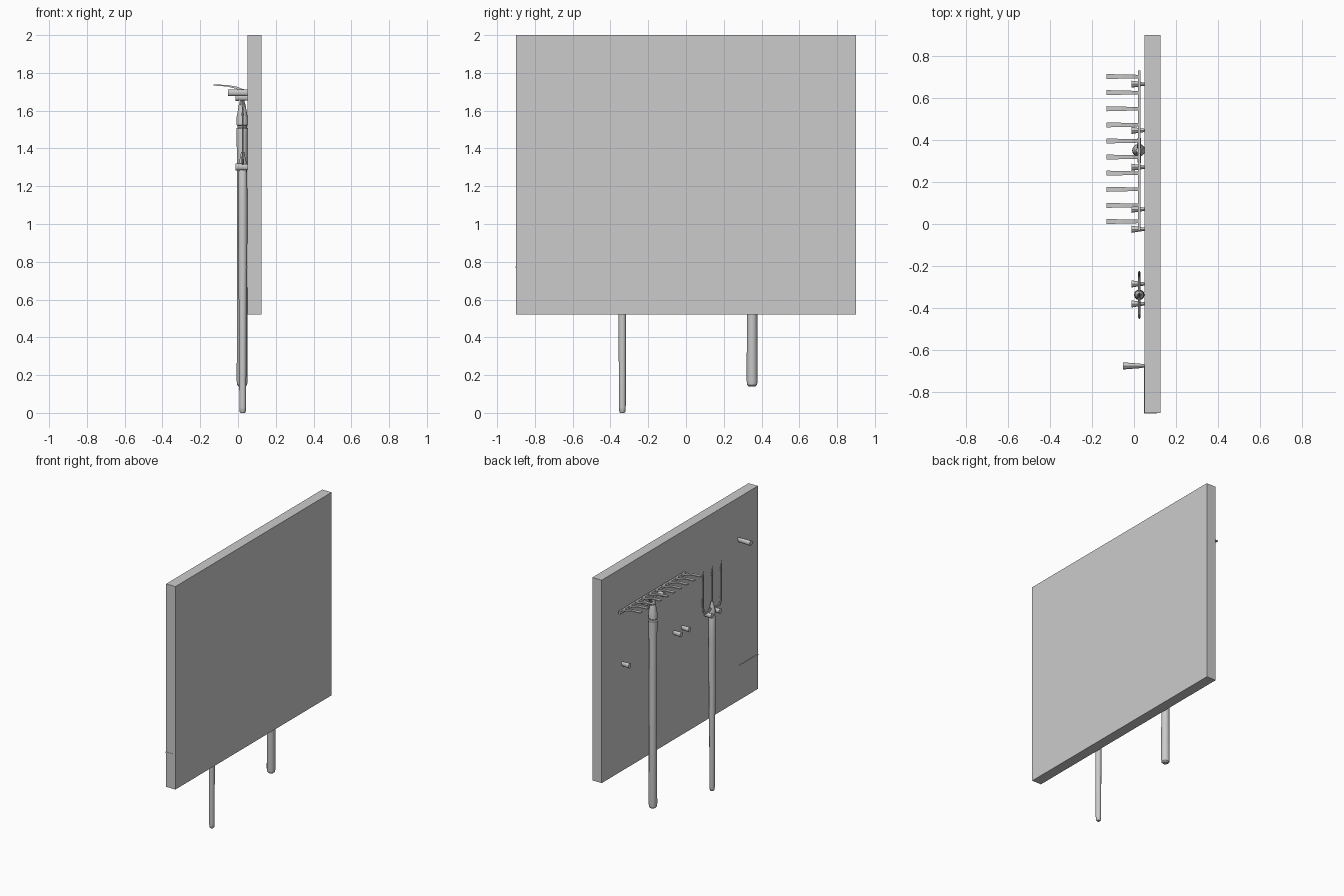
import bpy, bmesh
from math import cos, sin, pi, radians
from mathutils import Vector

cube = bpy.data.objects.get("Cube")
if cube:
    bpy.data.objects.remove(cube, do_unlink=True)

grey = bpy.data.materials.new("plain_grey")
grey.use_nodes = True
COLOUR = (0.6, 0.6, 0.6, 1)
grey.diffuse_color = COLOUR
grey.node_tree.nodes["Principled BSDF"].inputs["Base Color"].default_value = COLOUR


def finish(name, bm, smooth=False):
    """Turn a bmesh into a named object with the shared material."""
    bmesh.ops.recalc_face_normals(bm, faces=bm.faces)
    mesh = bpy.data.meshes.new(name)
    bm.to_mesh(mesh)
    bm.free()
    mesh.materials.append(grey)
    obj = bpy.data.objects.new(name, mesh)
    bpy.context.collection.objects.link(obj)
    if smooth:
        bpy.ops.object.select_all(action='DESELECT')
        obj.select_set(True)
        bpy.context.view_layer.objects.active = obj
        bpy.ops.object.shade_smooth_by_angle(angle=radians(35))
    return obj


def loft(bm, rings):
    """Skin a list of equal-length point rings and cap both ends."""
    loops = [[bm.verts.new(p) for p in ring] for ring in rings]
    n = len(loops[0])
    for a, b in zip(loops, loops[1:]):
        for i in range(n):
            j = (i + 1) % n
            bm.faces.new((a[i], a[j], b[j], b[i]))
    bm.faces.new(loops[0])
    bm.faces.new(loops[-1])


def box(bm, lo, hi):
    rect = [(lo[0], lo[1]), (hi[0], lo[1]), (hi[0], hi[1]), (lo[0], hi[1])]
    loft(bm, [[(x, y, z) for x, y in rect] for z in (lo[2], hi[2])])


def turned(name, x, y, profile, sides=12):
    """Upright turned part from (radius, height) pairs."""
    bm = bmesh.new()
    angles = [2 * pi * i / sides for i in range(sides)]
    loft(bm, [[(x + r * cos(a), y + r * sin(a), z) for a in angles] for r, z in profile])
    return finish(name, bm, True)


def rod(bm, path, radii, flat=1.0, sides=8):
    """Bar along a path in a plane of constant x, flattened along x."""
    rings = []
    for i, p in enumerate(path):
        before, after = path[max(i - 1, 0)], path[min(i + 1, len(path) - 1)]
        t = (Vector(after) - Vector(before)).normalized()
        side = Vector((0, t.z, -t.y))
        rings.append([Vector(p) + side * radii[i] * cos(a) + Vector((radii[i] * flat * sin(a), 0, 0))
                      for a in (2 * pi * k / sides for k in range(sides))])
    loft(bm, rings)


# Hanging board
bm = bmesh.new()
box(bm, (0.05, -0.9, 0.52), (0.125, 0.9, 2.0))
finish("board", bm)

# Thin blade set in the board's edge
bm = bmesh.new()
box(bm, (0.047, -0.902, 0.768), (0.11, -0.68, 0.775))
finish("edge_blade", bm)


# Flared pegs, narrow at the board
def peg(name, y, z, tip):
    bm = bmesh.new()
    angles = [2 * pi * i / 12 for i in range(12)]
    loft(bm, [[(x, y + ry * cos(a), z + rz * sin(a)) for a in angles]
              for x, ry, rz in ((0.055, 0.007, 0.016), (0.025, 0.011, 0.017), (tip, 0.017, 0.018))])
    finish(name, bm, True)


for i, y in enumerate((0.665, 0.07, -0.025, -0.285, -0.38)):
    peg(f"peg_{i + 1}", y, 1.302, -0.012)
for i, y in enumerate((0.27, 0.445)):
    peg(f"rake_peg_{i + 1}", y, 1.67, -0.012)
peg("long_peg", -0.675, 1.695, -0.052)

# Rake: handle, socket, neck struts, bar and teeth
RY = 0.35
turned("rake_handle", 0.022, RY, [(0.018, 0.14), (0.026, 0.148), (0.029, 0.17), (0.026, 0.9),
                                  (0.027, 1.3), (0.03, 1.5)])
turned("rake_socket", 0.022, RY, [(0.031, 1.49), (0.031, 1.505), (0.025, 1.51), (0.025, 1.52),
                                  (0.031, 1.525), (0.03, 1.56), (0.018, 1.63), (0.012, 1.65)])
bm = bmesh.new()
for s in (-1, 1):
    rod(bm, [(0.024, RY + s * 0.006, 1.60), (0.024, RY + s * 0.018, 1.65),
             (0.025, RY + s * 0.04, 1.685), (0.025, RY + s * 0.06, 1.70)],
        [0.011, 0.01, 0.009, 0.007])
finish("rake_neck", bm, True)

bm = bmesh.new()
box(bm, (0.018, -0.03, 1.693), (0.032, 0.73, 1.715))
finish("rake_bar", bm)

bm = bmesh.new()
for i in range(10):
    y = 0.012 + i * 0.0766
    loft(bm, [[(x, y - w, z - h), (x, y + w, z - h), (x, y + w, z + h), (x, y - w, z + h)]
              for x, z, w, h in ((0.028, 1.705, 0.008, 0.008), (-0.01, 1.722, 0.009, 0.006),
                                 (-0.06, 1.732, 0.01, 0.004), (-0.13, 1.736, 0.012, 0.003))])
finish("rake_teeth", bm)

# Fork: handle, boss and three tines
FY = -0.337
turned("fork_handle", 0.025, FY, [(0.011, 0.0), (0.016, 0.006), (0.018, 0.03), (0.02, 0.5), (0.024, 0.9),
                                  (0.025, 1.1), (0.023, 1.27), (0.015, 1.3)])
turned("fork_boss", 0.025, FY, [(0.02, 1.28), (0.022, 1.32), (0.014, 1.35), (0.009, 1.38)])
bm = bmesh.new()
rod(bm, [(0.025, FY, z) for z in (1.34, 1.56, 1.58, 1.64)], [0.008, 0.007, 0.01, 0.001], 0.6)
for s in (-1, 1):
    rod(bm, [(0.025, FY + s * d, z) for d, z in ((0, 1.335), (0.05, 1.322), (0.085, 1.325), (0.1, 1.345),
                                                 (0.104, 1.38), (0.104, 1.56), (0.104, 1.58), (0.104, 1.64))],
        [0.011, 0.01, 0.01, 0.009, 0.008, 0.007, 0.01, 0.001], 0.6)
finish("fork_tines", bm, True)
